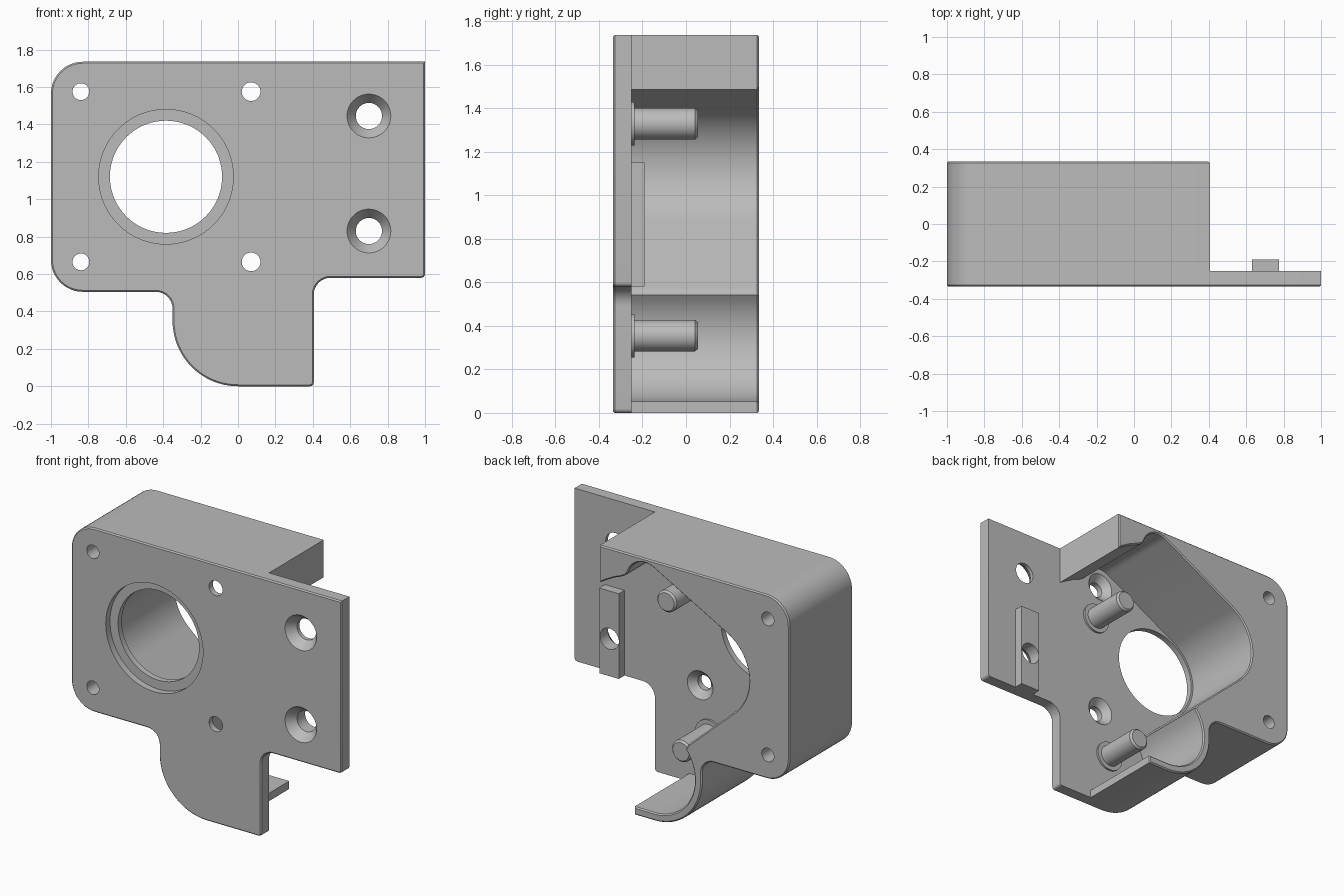
import bpy, bmesh
from math import sin, cos, pi, radians

cube = bpy.data.objects.get("Cube")
if cube:
    bpy.data.objects.remove(cube, do_unlink=True)

grey = bpy.data.materials.new("light grey")
grey.use_nodes = True
grey.diffuse_color = (0.5, 0.5, 0.5, 1)
grey.node_tree.nodes["Principled BSDF"].inputs["Base Color"].default_value = (0.5, 0.5, 0.5, 1)

FRONT, FLOOR, BACK, TOP = -0.335, -0.25, 0.335, 1.735


def arc(cx, cz, r, a, b, n=12):
    """Points on an arc from angle a to b, in degrees."""
    angles = [radians(a + (b - a) * i / n) for i in range(n + 1)]
    return [(cx + r * cos(t), cz + r * sin(t)) for t in angles]


def finish(bm, name):
    bmesh.ops.recalc_face_normals(bm, faces=bm.faces)
    mesh = bpy.data.meshes.new(name)
    bm.to_mesh(mesh)
    bm.free()
    mesh.materials.append(grey)
    ob = bpy.data.objects.new(name, mesh)
    bpy.context.collection.objects.link(ob)
    return ob


def prism(name, points, y0, y1, rim=None, chamfer=0.008):
    """Extrude an x-z outline along y, chamfering the rim at one end."""
    bm = bmesh.new()
    face = bm.faces.new([bm.verts.new((x, y0, z)) for x, z in points])
    ext = bmesh.ops.extrude_face_region(bm, geom=[face])["geom"]
    verts = [g for g in ext if isinstance(g, bmesh.types.BMVert)]
    bmesh.ops.translate(bm, verts=verts, vec=(0, y1 - y0, 0))
    if rim is not None:
        edges = [e for e in bm.edges if all(abs(v.co.y - rim) < 1e-5 for v in e.verts)]
        bmesh.ops.bevel(bm, geom=edges, offset=chamfer, segments=1, affect='EDGES')
    return finish(bm, name)


def lathe(bm, x, z, profile, n=48):
    """Closed solid turned about a y axis from (y, radius) pairs."""
    rings = [[bm.verts.new((x + r * cos(2 * pi * i / n), y, z + r * sin(2 * pi * i / n)))
              for i in range(n)] for y, r in profile]
    for a, b in zip(rings, rings[1:]):
        for i in range(n):
            j = (i + 1) % n
            bm.faces.new((a[i], a[j], b[j], b[i]))
    bm.faces.new(rings[0])
    bm.faces.new(rings[-1])


# Outline shared by the plate and the housing: rounded side, neck and lower bowl
shared = (arc(-0.83, TOP - 0.17, 0.17, 90, 180) + arc(-0.83, 0.675, 0.17, 180, 270)
          + arc(-0.44, 0.415, 0.09, 90, 0, 8) + arc(0, 0.35, 0.35, 180, 270, 20))

# Front plate with side extension
plate = prism("front_plate", [(1, TOP)] + shared + arc(0.385, 0.02, 0.02, 270, 360, 4)
              + arc(0.495, 0.49, 0.09, 180, 90, 8) + arc(0.98, 0.6, 0.02, 270, 360, 4),
              FRONT, FLOOR, FRONT)

# Housing wall, open to the side, with a cavity around the bore
cavity = ([(0.15, 0.0), (0.15, 0.053)] + arc(0, 0.35, 0.297, 270, 140, 24)
          + [(-0.238, 0.55), (-0.245, 0.57)]
          + arc(-0.385, 1.12, 0.314, 228, 119, 24)
          + arc(0.07, 1.575, 0.13, 119, 15, 14)
          + [(0.215, 1.585), (0.25, 1.565), (0.3, 1.545), (0.35, 1.518), (0.405, 1.485)])
housing = prism("housing", [(0.405, TOP)] + shared + cavity, FLOOR, BACK, BACK)

# Guide bar behind the extension
bar = prism("guide_bar", [(0.63, 0.58), (0.775, 0.58), (0.775, 1.15), (0.63, 1.15)],
            FLOOR, -0.19)

# Hole cutters: stepped bore, housing holes and two kinds of countersunk holes
bm = bmesh.new()
lathe(bm, -0.385, 1.12, [(-0.4, 0.36), (-0.29, 0.36), (-0.29, 0.3), (-0.2, 0.3)], 72)
for z in (0.665, 1.575):
    lathe(bm, -0.84, z, [(-0.4, 0.045), (0.4, 0.045)], 32)
    lathe(bm, 0.07, z, [(-0.4, 0.05), (-0.295, 0.05), (-0.25, 0.095), (-0.2, 0.095)], 32)
for z in (0.83, 1.445):
    lathe(bm, 0.7, z, [(-0.4, 0.117), (FRONT, 0.117), (-0.275, 0.07), (-0.1, 0.07)])
cutter = finish(bm, "hole_cutter")
cutter.hide_render = True

for ob in (plate, housing, bar):
    bpy.context.view_layer.objects.active = ob
    mod = ob.modifiers.new("holes", 'BOOLEAN')
    mod.operation, mod.solver, mod.object = 'DIFFERENCE', 'EXACT', cutter
    bpy.ops.object.modifier_apply(modifier=mod.name)
bpy.data.objects.remove(cutter, do_unlink=True)

# Pivot pegs with a flange at the base
parts = [plate, housing, bar]
for name, x, z in (("upper_peg", 0.11, 1.328), ("lower_peg", 0.0, 0.355)):
    bm = bmesh.new()
    lathe(bm, x, z, [(FLOOR, 0.1), (-0.237, 0.1), (-0.237, 0.072), (0.042, 0.072), (0.055, 0.06)])
    parts.append(finish(bm, name))

# Smooth shading on curved walls, sharp elsewhere
bpy.ops.object.select_all(action='DESELECT')
for ob in parts:
    ob.select_set(True)
bpy.context.view_layer.objects.active = plate
bpy.ops.object.shade_smooth_by_angle(angle=radians(25))
